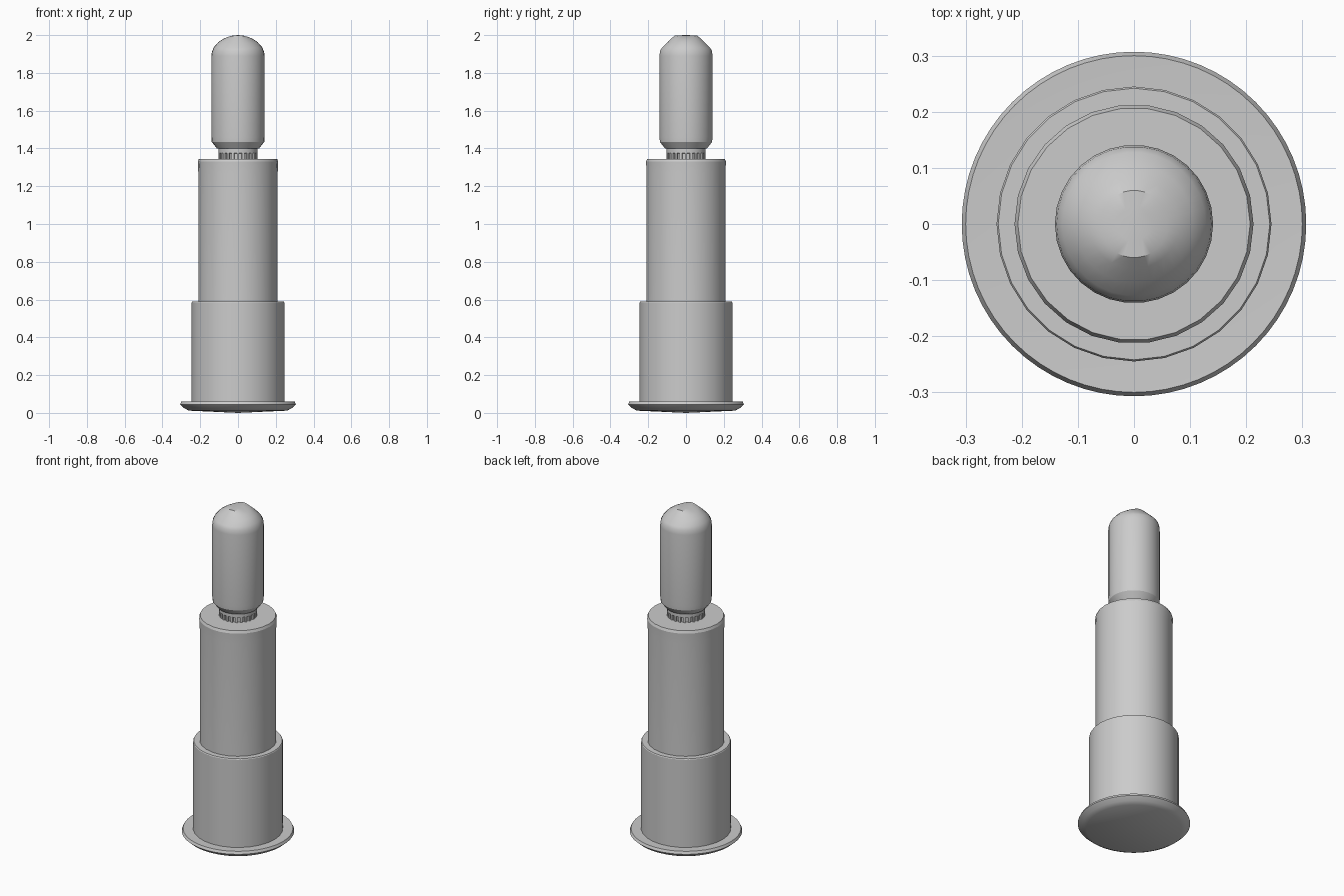
import bpy, bmesh, math

cube = bpy.data.objects.get("Cube")
if cube:
    bpy.data.objects.remove(cube, do_unlink=True)

mat = bpy.data.materials.new("plain grey")
mat.use_nodes = True
GREY = (0.6, 0.6, 0.6, 1.0)
mat.diffuse_color = GREY
mat.node_tree.nodes["Principled BSDF"].inputs["Base Color"].default_value = GREY


def lathe(name, profile, sides, smooth=None):
    """Revolve (radius, z) or (radius, z_along_x, z_along_y) points about z."""
    bm = bmesh.new()
    rings = []
    for p in profile:
        r, zx, zy = p[0], p[1], p[-1]
        if r == 0:
            rings.append([bm.verts.new((0, 0, zx))] * sides)
            continue
        ring = []
        for i in range(sides):
            a = 2 * math.pi * i / sides
            c, s = math.cos(a), math.sin(a)
            ring.append(bm.verts.new((r * c, r * s, zx * c * c + zy * s * s)))
        rings.append(ring)
    for lo, hi in zip(rings, rings[1:]):
        for i in range(sides):
            j = (i + 1) % sides
            quad = dict.fromkeys((lo[i], lo[j], hi[j], hi[i]))
            bm.faces.new(list(quad))
    bmesh.ops.recalc_face_normals(bm, faces=bm.faces)
    mesh = bpy.data.meshes.new(name)
    bm.to_mesh(mesh)
    bm.free()
    mesh.materials.append(mat)
    obj = bpy.data.objects.new(name, mesh)
    bpy.context.collection.objects.link(obj)
    if smooth:
        bpy.ops.object.select_all(action='DESELECT')
        obj.select_set(True)
        bpy.context.view_layer.objects.active = obj
        bpy.ops.object.shade_smooth_by_angle(angle=math.radians(smooth))
    return obj


# Flared foot with a shallow convex underside
lathe("base_flange", [(0, 0.0), (0.26, 0.012), (0.285, 0.025), (0.307, 0.045),
                      (0.3, 0.06), (0.22, 0.056), (0, 0.056)], 64, 30)

# Wide lower sleeve and narrower main barrel
lathe("lower_sleeve", [(0, 0.04), (0.245, 0.04), (0.245, 0.585),
                       (0.242, 0.59), (0, 0.59)], 28, 14)
lathe("main_barrel", [(0, 0.57), (0.21, 0.57), (0.21, 1.27), (0.213, 1.33),
                      (0.207, 1.345), (0, 1.345)], 26, 14)

# Neck with a plain collar above a ribbed ring
lathe("neck", [(0, 1.33), (0.094, 1.33), (0.094, 1.372), (0.104, 1.376),
               (0.104, 1.41), (0, 1.41)], 28, 14)
bm = bmesh.new()
RIBS = 24
for i in range(RIBS):
    a = 2 * math.pi * i / RIBS
    cube = bmesh.ops.create_cube(bm, size=1)["verts"]
    bmesh.ops.scale(bm, verts=cube, vec=(0.02, 0.013, 0.036))
    bmesh.ops.translate(bm, verts=cube, vec=(0.094, 0, 1.358))
    for v in cube:
        x, y = v.co.x, v.co.y
        v.co.x = x * math.cos(a) - y * math.sin(a)
        v.co.y = x * math.sin(a) + y * math.cos(a)
mesh = bpy.data.meshes.new("neck_ribs")
bm.to_mesh(mesh)
bm.free()
mesh.materials.append(mat)
bpy.context.collection.objects.link(bpy.data.objects.new("neck_ribs", mesh))

# Capsule tip; the dome is rounder across x and flatter on top along y
lathe("capsule_tip", [(0, 1.40), (0.112, 1.40), (0.139, 1.435), (0.141, 1.46),
                      (0.141, 1.89), (0.138, 1.912, 1.918), (0.128, 1.936, 1.932),
                      (0.105, 1.962, 1.956), (0.08, 1.979, 1.98),
                      (0.06, 1.988, 1.998), (0.03, 1.997, 1.999), (0, 2.0)],
      30, 32)
